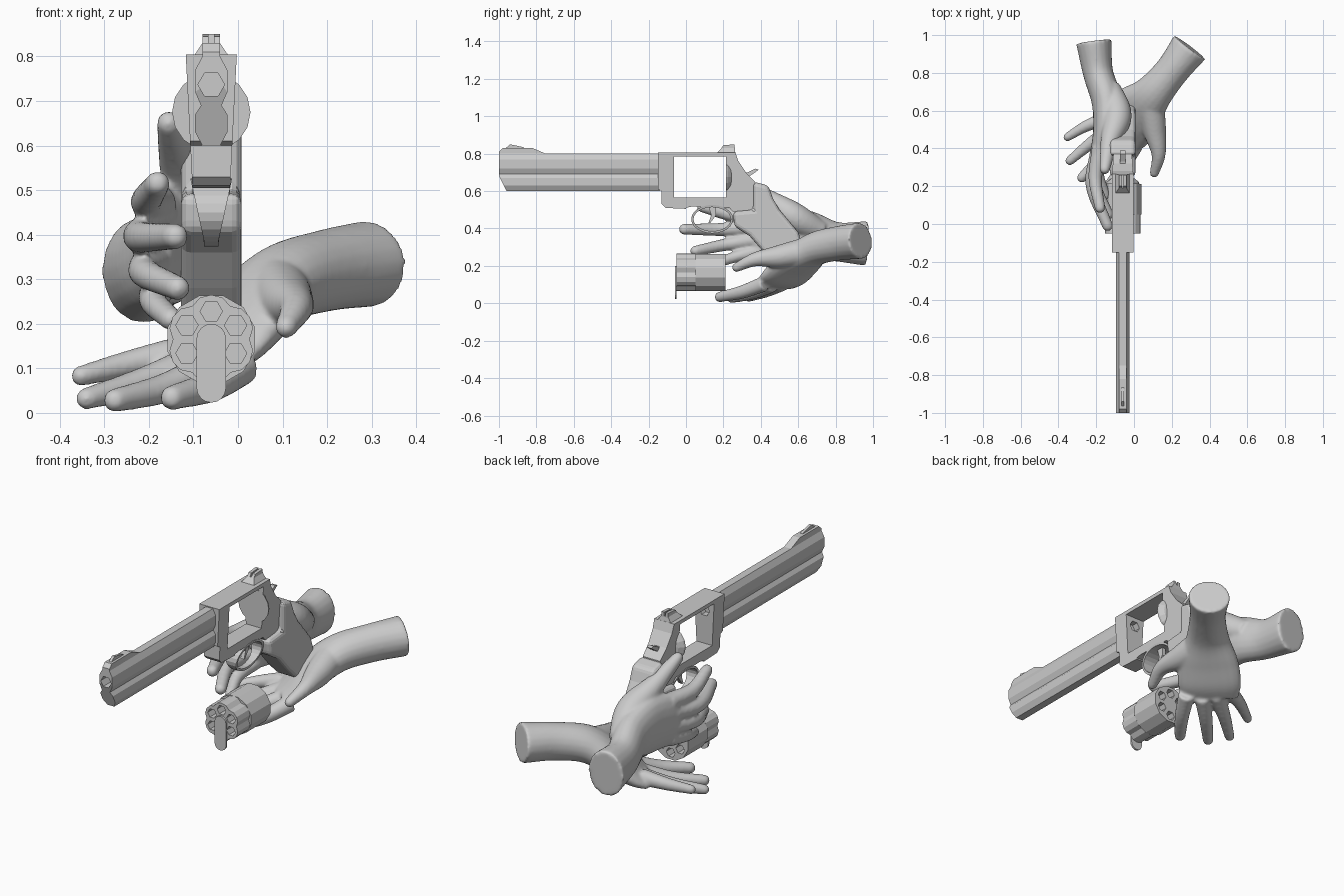
import bpy, bmesh, math
from mathutils import Vector, Matrix

cube = bpy.data.objects.get("Cube")
if cube:
    bpy.data.objects.remove(cube, do_unlink=True)

grey = bpy.data.materials.new("plain grey")
grey.use_nodes = True
grey.diffuse_color = (0.6, 0.6, 0.6, 1)
grey.node_tree.nodes["Principled BSDF"].inputs["Base Color"].default_value = (0.6, 0.6, 0.6, 1)

GUN_X = -0.06


def finish(name, bm):
    bmesh.ops.recalc_face_normals(bm, faces=bm.faces)
    mesh = bpy.data.meshes.new(name)
    bm.to_mesh(mesh)
    bm.free()
    mesh.materials.append(grey)
    obj = bpy.data.objects.new(name, mesh)
    bpy.context.collection.objects.link(obj)
    return obj


def bridge(bm, rings):
    for a, b in zip(rings, rings[1:]):
        for i in range(len(a)):
            j = (i + 1) % len(a)
            bm.faces.new((a[i], a[j], b[j], b[i]))


def add_loops(bm, loops):
    rings = [[bm.verts.new(p) for p in loop] for loop in loops]
    bridge(bm, rings)
    bm.faces.new(rings[0])
    bm.faces.new(rings[-1])


def side_plate(name, outline, half, taper=0.0):
    """Extrude a (y, z) outline sideways; taper widens it with height."""
    bm = bmesh.new()
    add_loops(bm, [[(GUN_X + s * (half + taper * (z - 0.7)), y, z) for y, z in outline] for s in (-1, 1)])
    return finish(name, bm)


def lengthwise(name, sections):
    """Join (y, outline) sections along the gun, each outline in (x, z)."""
    bm = bmesh.new()
    add_loops(bm, [[(GUN_X + x, y, z) for x, z in outline] for y, outline in sections])
    return finish(name, bm)


def circle(radii, cz, turn=0.0):
    n = len(radii)
    return [(r * math.cos(turn + math.tau * i / n), cz + r * math.sin(turn + math.tau * i / n))
            for i, r in enumerate(radii)]


def cut(obj, centres, radius, y0, y1):
    """Bore hexagonal holes along the gun's length."""
    bm = bmesh.new()
    for x, z in centres:
        ring = circle([radius] * 6, z)
        add_loops(bm, [[(GUN_X + x + px, y, pz) for px, pz in ring] for y in (y0, y1)])
    tool = finish("bore_cutter", bm)
    tool.hide_render = True
    mod = obj.modifiers.new("bore", "BOOLEAN")
    mod.operation = "DIFFERENCE"
    mod.object = tool
    mod.solver = "EXACT"
    bpy.context.view_layer.objects.active = obj
    bpy.ops.object.modifier_apply(modifier=mod.name)
    bpy.data.objects.remove(tool, do_unlink=True)


# Barrel with pinched sides and a sloped muzzle
half = [(0.02, 0.8), (0.036, 0.77), (0.036, 0.72), (0.023, 0.69),
        (0.036, 0.67), (0.036, 0.63), (0.02, 0.6)]
section = half + [(-x, z) for x, z in reversed(half)]
barrel = lengthwise("barrel", [(-1, section), (-0.14, section)])
for v in barrel.data.vertices:
    if v.co.y < -0.9 and v.co.z < 0.68:
        v.co.y += (0.68 - v.co.z) * 0.5
cut(barrel, [(0, 0.737)], 0.03, -1.1, -0.8)
side_plate("front_sight_ramp", [(-1, 0.79), (-1, 0.81), (-0.98, 0.83), (-0.82, 0.83), (-0.75, 0.8), (-0.75, 0.79)], 0.02)
side_plate("front_sight_blade", [(-0.97, 0.825), (-0.94, 0.85), (-0.87, 0.835), (-0.86, 0.825)], 0.007)

# Frame around the open window, narrower towards the bottom
frame_front = side_plate("frame_front", [(-0.15, 0.805), (-0.15, 0.61), (-0.13, 0.6), (-0.13, 0.53), (-0.11, 0.51),
                                         (0, 0.505), (0.02, 0.565), (-0.065, 0.565), (-0.065, 0.805)], 0.052, 0.05)
cut(frame_front, [(0, 0.737)], 0.03, -0.1, 0)
side_plate("frame_top_strap", [(-0.07, 0.785), (0.23, 0.785), (0.23, 0.805), (-0.07, 0.805)], 0.052, 0.05)
side_plate("frame_bottom_strap", [(-0.02, 0.507), (0.03, 0.517), (0.26, 0.51), (0.26, 0.565), (-0.02, 0.565)], 0.052, 0.05)
side_plate("frame_rear", [(0.215, 0.805), (0.265, 0.805), (0.28, 0.76), (0.32, 0.7), (0.37, 0.65),
                          (0.38, 0.5), (0.25, 0.49), (0.215, 0.53)], 0.052, 0.05)
lengthwise("recoil_shield", [(y, circle([r] * 16, 0.675)) for y, r in
                             ((0.213, 0.088), (0.222, 0.085), (0.24, 0.065), (0.25, 0.03))])
for s in (-1, 1):
    prong = side_plate("rear_sight_prong", [(0.17, 0.8), (0.2, 0.845), (0.26, 0.85), (0.262, 0.8)], 0.008)
    prong.location.x = s * 0.012
side_plate("rear_sight_base", [(0.16, 0.8), (0.19, 0.83), (0.26, 0.83), (0.265, 0.8)], 0.107, -0.67)
side_plate("hammer", [(0.27, 0.74), (0.3, 0.695), (0.33, 0.7), (0.37, 0.72), (0.39, 0.715),
                      (0.37, 0.7), (0.34, 0.68), (0.3, 0.65), (0.25, 0.68)], 0.014)
side_plate("trigger", [(0.12, 0.52), (0.16, 0.52), (0.16, 0.47), (0.13, 0.43), (0.12, 0.43), (0.135, 0.47)], 0.01)

# Trigger guard: an oval band that narrows downwards
bm = bmesh.new()
loops = []
for x, grow in ((-1, 0), (1, 0), (1, 0.012), (-1, 0.012)):
    loop = []
    for i in range(24):
        a = math.tau * i / 24
        z = 0.45 + (0.064 + grow) * math.sin(a)
        width = 0.016 + max(0, z - 0.385) * 0.22
        loop.append(bm.verts.new((GUN_X + x * width, 0.14 + (0.1 + grow) * math.cos(a), z)))
    loops.append(loop)
bridge(bm, loops + loops[:1])
finish("trigger_guard", bm)

# Grip
grip = side_plate("grip", [(0.36, 0.65), (0.44, 0.63), (0.465, 0.56), (0.5, 0.5), (0.6, 0.38), (0.65, 0.24),
                           (0.49, 0.2), (0.41, 0.28), (0.34, 0.36), (0.26, 0.41), (0.25, 0.49), (0.36, 0.5)], 0.068)
mod = grip.modifiers.new("round", "BEVEL")
mod.width = 0.022
mod.segments = 3

# Loose cylinder: plain rear drum, fluted front, six chambers
CZ = 0.165
chambers = circle([0.063] * 6, CZ, math.pi / 6)
drum = circle([0.102] * 12, CZ, math.pi / 12)
fluted = circle([0.086, 0.097, 0.1, 0.097] * 6, CZ)
rear = lengthwise("cylinder_rear", [(0.05, drum), (0.212, drum)])
front = lengthwise("cylinder_front", [(-0.05, fluted), (0.05, fluted)])
cut(rear, chambers, 0.025, 0.1, 0.3)
cut(front, chambers, 0.025, -0.1, 0.1)
ends = [(0.033 * math.cos(math.pi * i / 8), 0.033 * math.sin(math.pi * i / 8)) for i in range(9)]
stadium = [(x, 0.167 + z) for x, z in ends] + [(-x, 0.056 - z) for x, z in ends]
lengthwise("crane_plate", [(-0.06, stadium), (-0.05, stadium)])


def loft(bm, pts, side):
    """Smooth tube through (x, y, z, half width, half thickness) points."""
    pts = [Vector(p if len(p) == 5 else p + p[-1:]) for p in pts]
    ext = [2 * pts[0] - pts[1]] + pts + [2 * pts[-1] - pts[-2]]
    path = []
    for a, b, c, d in zip(ext, ext[1:], ext[2:], ext[3:]):
        for k in range(6):
            t = k / 6
            path.append(0.5 * (2 * b + (c - a) * t + (2 * a - 5 * b + 4 * c - d) * t ** 2
                               + (3 * b - a - 3 * c + d) * t ** 3))
    path.append(pts[-1])
    rings = []
    for i, p in enumerate(path):
        tangent = (path[min(i + 1, len(path) - 1)] - path[max(i - 1, 0)]).to_3d().normalized()
        u = Vector(side)
        u = (u - tangent * u.dot(tangent)).normalized()
        v = tangent.cross(u)
        rings.append([p.to_3d() + u * p[3] * math.cos(a) + v * p[4] * math.sin(a)
                      for a in [math.tau * j / 20 for j in range(20)]])
    add_loops(bm, rings)


def hand(name, palm, side, digits):
    bm = bmesh.new()
    loft(bm, palm, side)
    for digit in digits:
        loft(bm, digit, side)
        tip = digit[-1]
        bmesh.ops.create_uvsphere(bm, u_segments=14, v_segments=8, radius=tip[3],
                                  matrix=Matrix.Translation(tip[:3]))
    obj = finish(name, bm)
    mod = obj.modifiers.new("merge", "REMESH")
    mod.mode = "VOXEL"
    mod.voxel_size = 0.008
    mod.use_smooth_shade = True
    soft = obj.modifiers.new("soften", "SMOOTH")
    soft.factor = 0.5
    soft.iterations = 7


# Hand around the grip: palm, thumb, then four fingers
hand("gripping_hand",
     [(-0.213, 0.965, 0.32, 0.12, 0.094), (-0.19, 0.8, 0.33, 0.105, 0.08), (-0.145, 0.65, 0.37, 0.125, 0.08),
      (-0.155, 0.5, 0.385, 0.145, 0.062), (-0.19, 0.37, 0.375, 0.135, 0.042)], (0, 0.1, 1),
     [[(-0.13, 0.72, 0.38, 0.06), (-0.09, 0.57, 0.465, 0.078), (-0.13, 0.43, 0.565, 0.048), (-0.155, 0.29, 0.65, 0.028)],
      [(-0.18, 0.4, 0.47, 0.044), (-0.205, 0.24, 0.475, 0.036), (-0.18, 0.085, 0.515, 0.028)],
      [(-0.19, 0.38, 0.41, 0.044), (-0.22, 0.2, 0.395, 0.036), (-0.14, -0.01, 0.396, 0.029)],
      [(-0.19, 0.38, 0.34, 0.042), (-0.21, 0.22, 0.315, 0.034), (-0.135, 0.05, 0.28, 0.028)],
      [(-0.18, 0.4, 0.28, 0.04), (-0.19, 0.27, 0.25, 0.031), (-0.15, 0.15, 0.21, 0.026)]])

# Open hand under the cylinder: palm, thumb, then four fingers
hand("open_hand",
     [(0.295, 0.935, 0.335, 0.104, 0.097), (0.2, 0.81, 0.32, 0.09, 0.092), (0.1, 0.69, 0.29, 0.105, 0.088),
      (0.02, 0.6, 0.22, 0.15, 0.075), (-0.045, 0.53, 0.145, 0.16, 0.055), (-0.09, 0.48, 0.105, 0.145, 0.034)],
     (0.6, -0.75, 0.03),
     [[(0.085, 0.65, 0.28, 0.075), (0.108, 0.5, 0.25, 0.062), (0.13, 0.37, 0.235, 0.038), (0.108, 0.27, 0.192, 0.025)],
      [(0.01, 0.42, 0.105, 0.042), (-0.06, 0.3, 0.06, 0.036), (-0.148, 0.18, 0.034, 0.028)],
      [(-0.06, 0.46, 0.1, 0.042), (-0.165, 0.36, 0.055, 0.034), (-0.276, 0.245, 0.028, 0.027)],
      [(-0.11, 0.51, 0.105, 0.042), (-0.225, 0.43, 0.065, 0.033), (-0.34, 0.335, 0.032, 0.025)],
      [(-0.14, 0.56, 0.13, 0.04), (-0.25, 0.52, 0.108, 0.031), (-0.353, 0.46, 0.083, 0.023)]])
